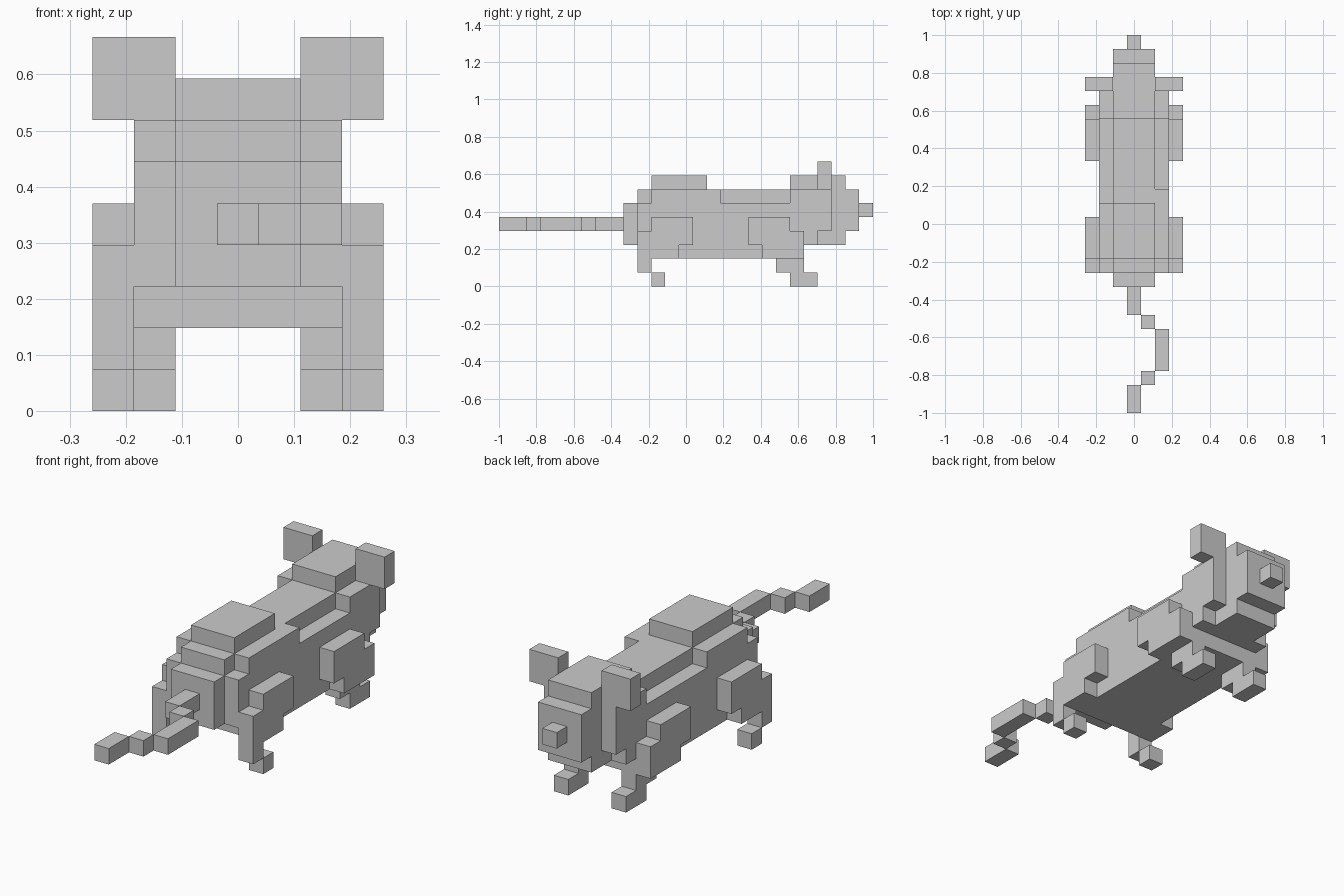
import bpy, bmesh
from mathutils import Vector

if "Cube" in bpy.data.objects:
    bpy.data.objects.remove(bpy.data.objects["Cube"])

U = 2 / 27          # size of one block; the model is 27 blocks long
parts = {}          # part name -> set of block cells (x, y, z)


def block(name, x, y, z, mirror=False):
    """Fill an inclusive range of cells, optionally on both sides of x = 0."""
    cells = parts.setdefault(name, set())
    for i in range(x[0], x[1] + 1):
        for j in range(y[0], y[1] + 1):
            for k in range(z[0], z[1] + 1):
                cells.add((i, j, k))
                if mirror:
                    cells.add((-i, j, k))


# Tail, with a kink to one side
for x, y0, y1 in [(0, 0, 1), (1, 2, 2), (2, 3, 5), (1, 6, 6), (0, 7, 8)]:
    block("tail", (x, x), (y0, y1), (4, 4))

# Body: stepped rump, trunk with shoulder notches, raised haunch
block("body", (-1, 1), (9, 9), (3, 5))
block("body", (-2, 2), (10, 10), (3, 5))
block("body", (-1, 1), (10, 10), (6, 6))
block("body", (-2, 2), (11, 20), (2, 5))
block("body", (-1, 1), (11, 20), (6, 6))
block("body", (-2, -2), (11, 14), (6, 6))
block("body", (2, 2), (11, 15), (6, 6))
block("body", (-1, 1), (11, 14), (7, 7))

# Head, muzzle and nose
block("head", (-2, 2), (21, 21), (2, 6))
block("head", (-2, 2), (22, 22), (3, 6))
block("head", (-2, 2), (23, 23), (4, 6))
block("head", (-1, 1), (23, 24), (3, 6))
block("head", (-1, 1), (21, 24), (7, 7))
block("muzzle", (-1, 1), (25, 25), (4, 6))
block("nose", (0, 0), (26, 26), (5, 5))

# Ears
block("ears", (2, 3), (23, 23), (7, 8), True)

# Tail-end legs: thigh, shin, foot
block("hind_legs", (3, 3), (11, 13), (3, 4), True)
block("hind_legs", (3, 3), (11, 12), (2, 2), True)
block("hind_legs", (3, 3), (10, 10), (1, 3), True)
block("hind_legs", (3, 3), (11, 11), (0, 0), True)

# Head-end legs: shoulder, shin, foot
block("fore_legs", (3, 3), (18, 20), (3, 4), True)
block("fore_legs", (3, 3), (19, 21), (2, 2), True)
block("fore_legs", (3, 3), (21, 21), (3, 3), True)
block("fore_legs", (2, 2), (20, 21), (1, 1), True)
block("fore_legs", (2, 2), (21, 22), (0, 0), True)

filled = set().union(*parts.values())


def build(name, cells):
    """Make the outer skin of a part, leaving out faces buried in the model."""
    bm = bmesh.new()
    for cell in sorted(cells):
        centre = Vector((cell[0] * U, (cell[1] - 13) * U, (cell[2] + 0.5) * U))
        for axis in range(3):
            for sign in (-1, 1):
                near = list(cell)
                near[axis] += sign
                if tuple(near) in filled:
                    continue
                n, a, b = Vector(), Vector(), Vector()
                n[axis] = sign * U / 2
                a[(axis + 1) % 3] = U / 2
                b[(axis + 2) % 3] = sign * U / 2
                c = centre + n
                bm.faces.new([bm.verts.new(p) for p in
                              (c - a - b, c + a - b, c + a + b, c - a + b)])
    bmesh.ops.remove_doubles(bm, verts=bm.verts, dist=U * 0.01)
    bmesh.ops.dissolve_limit(bm, angle_limit=0.01, verts=bm.verts, edges=bm.edges)
    mesh = bpy.data.meshes.new(name)
    bm.to_mesh(mesh)
    bm.free()
    bpy.context.collection.objects.link(bpy.data.objects.new(name, mesh))


for name, cells in parts.items():
    build(name, cells)
